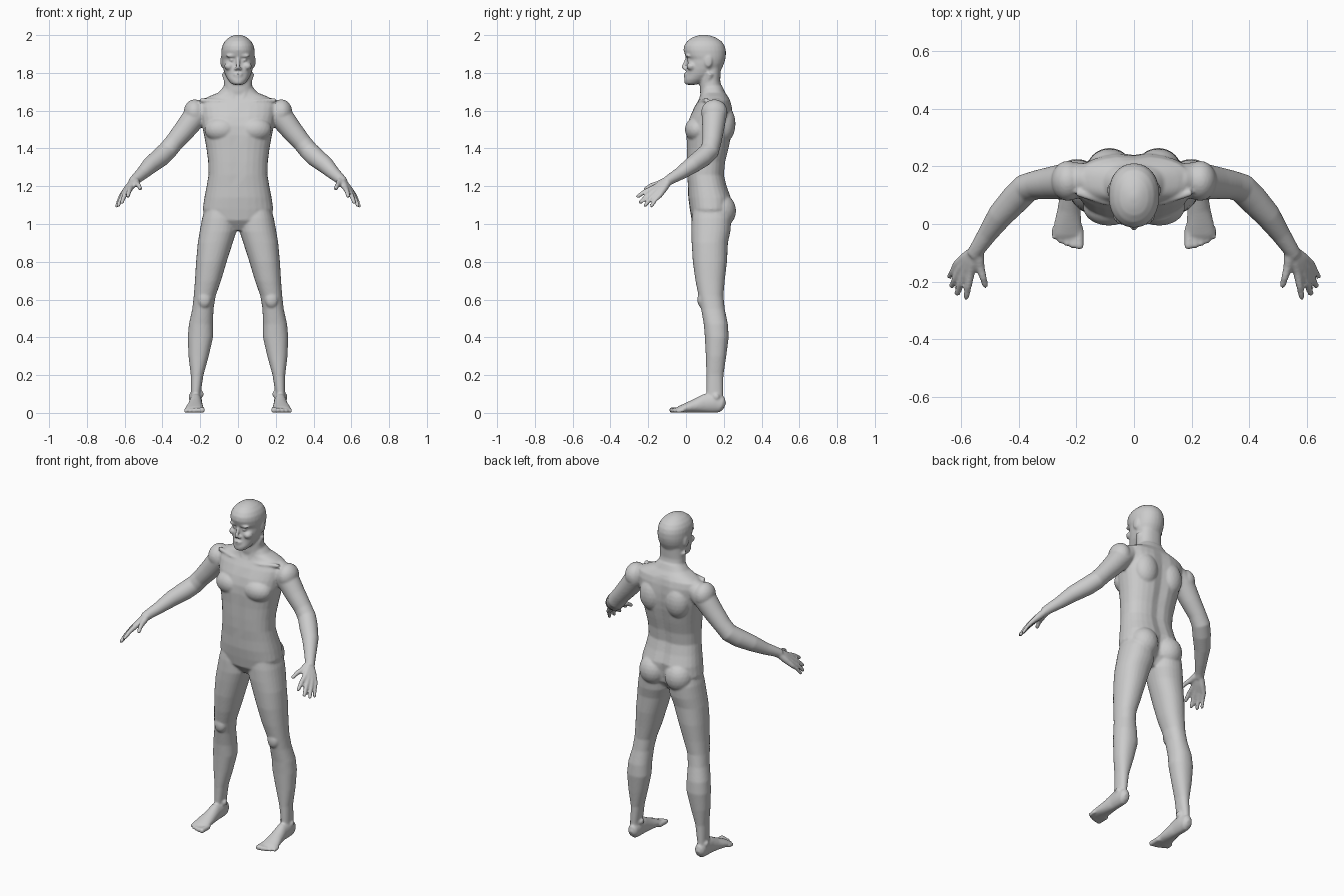
import bpy, bmesh, math
from mathutils import Vector, Matrix

bm = bmesh.new()
N = 28


def skin(rings):
    """Join rings of points into a closed tube."""
    vs = [[bm.verts.new(p) for p in r] for r in rings]
    for a, b in zip(vs, vs[1:]):
        for i in range(N):
            j = (i + 1) % N
            bm.faces.new((a[i], a[j], b[j], b[i]))
    bm.faces.new(vs[0][::-1])
    bm.faces.new(vs[-1])


def stack(rows, e=2.3):
    """Level sections: z, x0, x1, y front, y back, front groove, back groove."""
    rings = []
    for z, x0, x1, yf, yb, *g in rows:
        gf, gb = g or (0, 0)
        cx, cy, rx, ry = (x0 + x1) / 2, (yf + yb) / 2, (x1 - x0) / 2, (yb - yf) / 2
        ring = []
        for i in range(N):
            a = 2 * math.pi * i / N
            c, s = math.cos(a), math.sin(a)
            x = cx + rx * math.copysign(abs(c) ** (2 / e), c)
            y = cy + ry * math.copysign(abs(s) ** (2 / e), s)
            dip = math.exp(-(x / 0.025) ** 2)
            y += gf * dip if s < 0 else -gb * dip
            ring.append((x, y, z))
        rings.append(ring)
    skin(rings)


def tube(pts, e=2):
    """Round limb along a path: x, y, z, radius across[, radius up]."""
    P = [Vector(p[:3]) for p in pts]
    rings = []
    for k, p in enumerate(pts):
        t = (P[min(k + 1, len(P) - 1)] - P[max(k - 1, 0)]).normalized()
        u = t.cross(Vector((0, 0, 1))).normalized()
        v = u.cross(t)
        ring = []
        for i in range(N):
            a = 2 * math.pi * i / N
            ring.append(P[k] + u * (p[3] * math.cos(a)) + v * (p[-1] * math.sin(a)))
        rings.append(ring)
    skin(rings)


def blob(loc, r):
    bmesh.ops.create_icosphere(bm, subdivisions=3, radius=1,
                               matrix=Matrix.Translation(loc) @ Matrix.Diagonal((*r, 1)))


# Leg
stack([(.05, .197, .252, .112, .195), (.1, .198, .25, .108, .197), (.2, .183, .25, .108, .198),
       (.3, .155, .262, .105, .213), (.4, .132, .266, .1, .226), (.47, .132, .26, .094, .222),
       (.55, .13, .242, .08, .205), (.62, .118, .234, .066, .198), (.7, .09, .228, .05, .205),
       (.8, .06, .222, .036, .217), (.9, .028, .213, .03, .222), (.96, .008, .203, .028, .235),
       (1.03, .006, .19, .03, .24), (1.1, .02, .17, .04, .22)], 2.2)
blob((.178, .085, .6), (.036, .025, .045))        # kneecap
blob((.085, .185, 1.07), (.082, .08, .09))        # buttock
blob((.195, .15, .1), (.014, .018, .018))         # inner ankle bone
blob((.25, .16, .085), (.012, .018, .018))        # outer ankle bone

# Foot
tube([(.224, .205, .035, .015, .018), (.224, .19, .042, .03, .042), (.224, .15, .055, .034, .055),
      (.224, .1, .05, .034, .05), (.226, .05, .037, .04, .037), (.23, 0, .026, .048, .026),
      (.23, -.035, .018, .05, .018), (.23, -.05, .015, .042, .012)])
for i in range(5):
    x, tip, r = .19 + i * .0215, -.088 + .002 * i + .0016 * i * i, .015 - .0012 * i
    tube([(x, -.01, .016, r), (x, tip + .02, r, r), (x, tip + .006, r, r), (x, tip, r, r * .4)])

# Arm
tube([(.15, .155, 1.62, .055), (.22, .15, 1.58, .066), (.285, .143, 1.495, .057),
      (.34, .136, 1.43, .05), (.375, .125, 1.387, .051), (.412, .088, 1.352, .051),
      (.465, .03, 1.31, .045), (.51, -.035, 1.265, .034), (.542, -.083, 1.237, .028),
      (.558, -.108, 1.22, .026)])
blob((.23, .15, 1.59), (.058, .07, .07))          # shoulder cap

# Hand: each digit runs from the wrist over its knuckle to the tip
for knuckle, tip, r in [((.568, -.168, 1.192), (.585, -.263, 1.142), .0125),
                        ((.586, -.166, 1.176), (.618, -.25, 1.108), .0125),
                        ((.603, -.155, 1.163), (.637, -.222, 1.092), .012),
                        ((.616, -.138, 1.152), (.645, -.188, 1.088), .0105),
                        ((.535, -.15, 1.212), (.515, -.222, 1.183), .0125)]:
    k, t, w = Vector(knuckle), Vector(tip), Vector((.545, -.088, 1.234))
    w = w.lerp(k, .15)
    mid = k.lerp(t, .5) + Vector((0, 0, .006))
    tube([(*w, .02), (*w.lerp(k, .5), .019), (*k, r + .003), (*mid, r),
          (*k.lerp(t, .9), r * .85), (*t, r * .4)])

# Chest muscle, shoulder blade, collar bone
blob((.088, .06, 1.5), (.09, .066, .068))
blob((.085, .2, 1.53), (.075, .062, .1))
tube([(.02, .072, 1.643, .011), (.1, .075, 1.65, .01), (.2, .11, 1.655, .012)])
# Neck muscle
tube([(.02, .078, 1.65, .012), (.045, .1, 1.72, .016), (.07, .13, 1.8, .018)])

# Eye, brow, cheek, ear
blob((.033, .019, 1.868), (.015, .015, .009))
blob((.034, .011, 1.89), (.03, .016, .009))
blob((.048, .03, 1.835), (.025, .028, .022))
blob((.085, .118, 1.862), (.008, .022, .034))
blob((.011, -.002, 1.822), (.009, .012, .008))    # nostril

# Copy everything so far to the other side
half = bmesh.ops.duplicate(bm, geom=bm.verts[:] + bm.edges[:] + bm.faces[:])["geom"]
bmesh.ops.scale(bm, vec=(-1, 1, 1), verts=[g for g in half if isinstance(g, bmesh.types.BMVert)])

# Torso
rows = [(.965, .06, .07, .17, 0, 0), (1.02, .17, .03, .23, 0, .02), (1.08, .187, .02, .24, 0, .02),
        (1.14, .178, .012, .24, 0, .012), (1.2, .166, .01, .218, 0, .01), (1.26, .156, .005, .203, .003, .01),
        (1.33, .158, .003, .21, .004, .01), (1.4, .167, .003, .228, .004, .012),
        (1.47, .18, 0, .243, .006, .012), (1.52, .19, .004, .25, .006, .012),
        (1.57, .197, .02, .25, .004, .01), (1.62, .205, .045, .245, 0, .008),
        (1.655, .195, .066, .235, 0, .005), (1.675, .155, .075, .222, 0, 0),
        (1.695, .105, .078, .208, 0, 0), (1.73, .074, .08, .192, 0, 0)]
stack([(z, -w, w, *rest) for z, w, *rest in rows], 2.4)

# Neck
stack([(z, -w, w, f, b) for z, w, f, b in [
    (1.64, .08, .085, .2), (1.7, .078, .074, .192), (1.76, .073, .072, .181), (1.83, .07, .075, .185)]])

# Head
stack([(z, -w, w, f, b) for z, w, f, b in [
    (1.737, .022, .002, .05), (1.745, .038, -.008, .08), (1.765, .054, -.01, .12), (1.79, .068, -.002, .165),
    (1.82, .078, .002, .188), (1.85, .084, .006, .202), (1.872, .086, .009, .208), (1.89, .088, -.004, .211),
    (1.92, .088, -.013, .211), (1.945, .083, -.01, .204), (1.968, .07, .006, .188),
    (1.986, .05, .03, .16), (1.996, .03, .055, .135), (2.002, .01, .085, .105)]], 2.15)

# Nose and lips
tube([(0, .008, 1.888, .008), (0, -.002, 1.86, .009), (0, -.013, 1.832, .011), (0, -.015, 1.822, .009)])
blob((0, -.001, 1.793), (.026, .012, .006))
blob((0, .0, 1.781), (.022, .012, .006))

bmesh.ops.recalc_face_normals(bm, faces=bm.faces[:])
mesh = bpy.data.meshes.new("body")
bm.to_mesh(mesh)
bm.free()
body = bpy.data.objects.new("body", mesh)
bpy.context.collection.objects.link(body)

# Fuse the parts into one skin and soften the joins
fuse = body.modifiers.new("fuse", 'REMESH')
fuse.mode = 'VOXEL'
fuse.voxel_size = 0.006
fuse.use_smooth_shade = True
soft = body.modifiers.new("soften", 'SMOOTH')
soft.factor = 0.5
soft.iterations = 5
